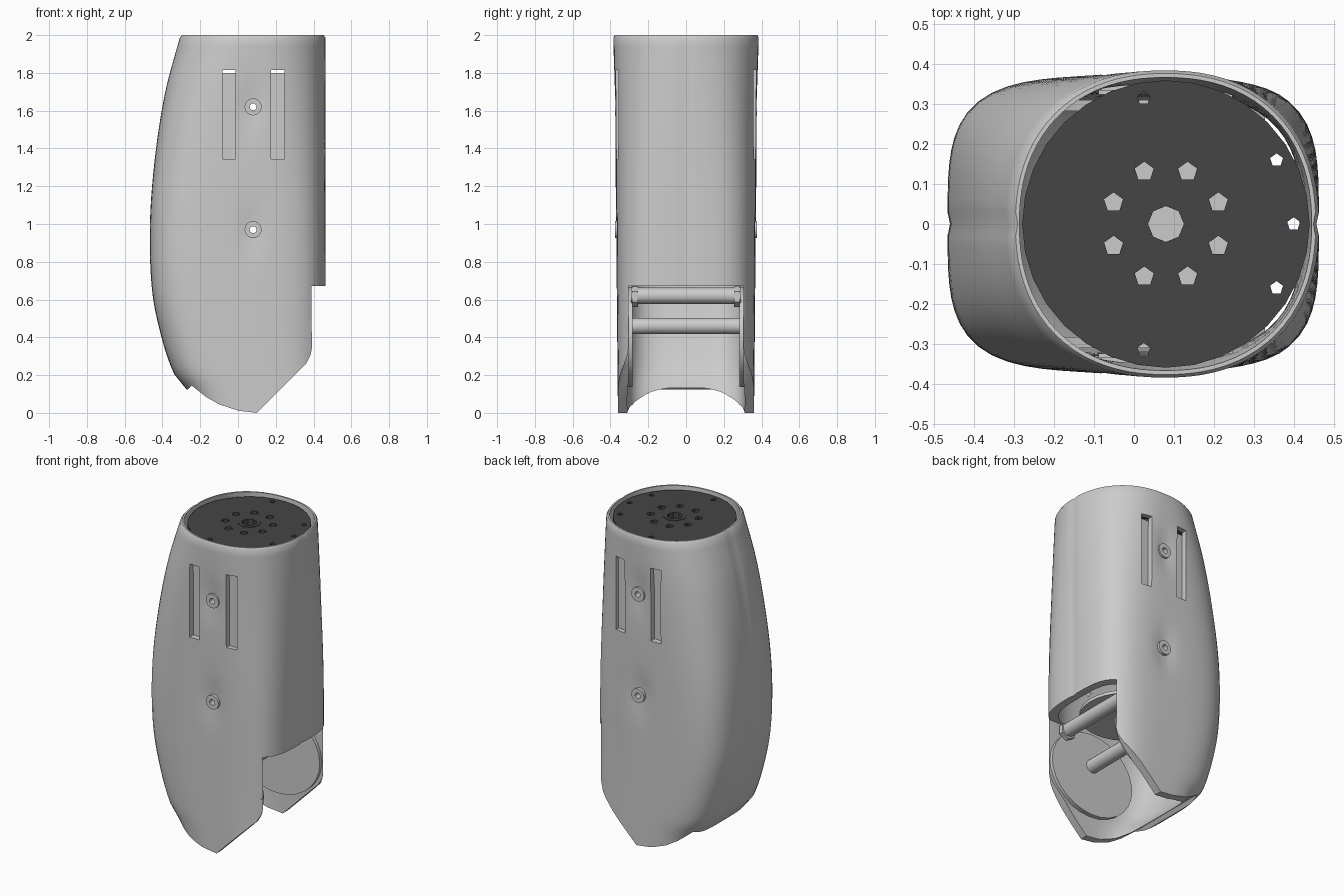
import bpy, bmesh
from math import cos, sin, pi, exp, radians
from mathutils import Matrix, Vector

if "Cube" in bpy.data.objects:
    bpy.data.objects.remove(bpy.data.objects["Cube"])

CX = 0.08  # axis of the round top


def make(name, bm):
    bmesh.ops.recalc_face_normals(bm, faces=bm.faces[:])
    me = bpy.data.meshes.new(name)
    bm.to_mesh(me)
    bm.free()
    ob = bpy.data.objects.new(name, me)
    bpy.context.collection.objects.link(ob)
    return ob


def add_box(bm, lo, hi):
    lo, hi = Vector(lo), Vector(hi)
    m = Matrix.Translation((lo + hi) / 2) @ Matrix.Diagonal((*(hi - lo), 1))
    bmesh.ops.create_cube(bm, size=1, matrix=m)


def add_cyl(bm, center, r, depth, axis='Z', n=24, sx=1):
    rot = Matrix.Rotation(pi / 2, 4, 'X') if axis == 'Y' else Matrix()
    m = Matrix.Translation(center) @ Matrix.Diagonal((sx, 1, 1, 1)) @ rot
    bmesh.ops.create_cone(bm, cap_ends=True, segments=n, radius1=r, radius2=r,
                          depth=depth, matrix=m)


def add_tube(bm, center, r_out, r_in, depth, axis='Z', n=20):
    rot = Matrix.Rotation(pi / 2, 4, 'X') if axis == 'Y' else Matrix()
    m = Matrix.Translation(center) @ rot
    prof = [(r_out, -depth / 2), (r_out, depth / 2), (r_in, depth / 2), (r_in, -depth / 2)]
    rows = [[bm.verts.new(m @ Vector((r * cos(2 * pi * i / n), r * sin(2 * pi * i / n), z)))
             for i in range(n)] for r, z in prof]
    skin(bm, rows)


def skin(bm, rows):
    n = len(rows[0])
    for k, a in enumerate(rows):
        b = rows[(k + 1) % len(rows)]
        for i in range(n):
            bm.faces.new((a[i], a[(i + 1) % n], b[(i + 1) % n], b[i]))


def cut(ob, bm):
    cutter = make("cutter", bm)
    cutter.hide_render = True
    mod = ob.modifiers.new("cut", 'BOOLEAN')
    mod.operation, mod.solver, mod.object = 'DIFFERENCE', 'EXACT', cutter
    bpy.context.view_layer.objects.active = ob
    bpy.ops.object.modifier_apply(modifier=mod.name)
    bpy.data.objects.remove(cutter)


def smooth(ob, angle=32):
    bpy.ops.object.select_all(action='DESELECT')
    ob.select_set(True)
    bpy.context.view_layer.objects.active = ob
    bpy.ops.object.shade_smooth_by_angle(angle=radians(angle))


def curve(keys, z):
    # smooth interpolation through (z, value) keys
    for i in range(len(keys) - 1):
        (z0, a), (z1, b) = keys[i], keys[i + 1]
        if z <= z1 or i == len(keys) - 2:
            zp, p = keys[max(i - 1, 0)]
            zn, q = keys[min(i + 2, len(keys) - 1)]
            h, t = z1 - z0, (z - z0) / (z1 - z0)
            ma, mb = (b - p) / (z1 - zp) * h, (q - a) / (zn - z0) * h
            return ((2*t**3 - 3*t*t + 1) * a + (t**3 - 2*t*t + t) * ma
                    + (3*t*t - 2*t**3) * b + (t**3 - t*t) * mb)


# shell: lofted rounded sections, outer skin down and inner skin up
LEFT = [(-0.05, -0.18), (0.13, -0.275), (0.2, -0.335), (0.4, -0.405), (0.65, -0.455),
        (1.0, -0.466), (1.35, -0.44), (1.7, -0.385), (2.0, -0.305)]
HALF_Y = [(-0.05, 0.36), (1.0, 0.37), (1.6, 0.377), (2.0, 0.385)]
POWER = [(-0.05, 3.8), (0.9, 3.8), (1.5, 3.0), (2.0, 2.25)]
THICK = [(-0.05, 0.05), (1.5, 0.045), (1.85, 0.03), (2.0, 0.018)]
BOSSES = (1.62, 0.97)


def section(z, inner, inset=0.0):
    t = (curve(THICK, z) if inner else 0) + inset
    xl, xr = curve(LEFT, z) + t, 0.463 - t
    hy, p = curve(HALF_Y, z) - t, curve(POWER, z)
    pts = []
    for i in range(80):
        c, s = cos(2 * pi * i / 80), sin(2 * pi * i / 80)
        r = (abs(c)**p + abs(s)**p)**(-1 / p)
        x, y = (xl + xr) / 2 + r * c * (xr - xl) / 2, r * s * hy
        if i % 40 == 0 and z > 0.6 and not inner:      # centre seam
            x -= 0.006 * c
        if abs(s) > 0.7 and not inner:                 # dents round the bosses
            d = sum(exp(-((x - 0.07) / 0.06)**2 - ((z - b) / 0.13)**2) for b in BOSSES)
            y *= 1 - 0.045 * d
        pts.append((x, y, z))
    return pts


zs = [-0.05 + 2.035 * i / 48 for i in range(49)]
bm = bmesh.new()
loops = [section(z, False) for z in zs] + [section(2.0, False, 0.008)]
loops += [section(2.0, True)] + [section(z, True) for z in reversed(zs)]
skin(bm, [[bm.verts.new(p) for p in loop] for loop in loops])
shell = make("shell", bm)

# lower outline of the side walls
outline = [(-0.7, -0.3), (-0.7, 0.125), (-0.265, 0.125), (-0.245, 0.145), (-0.17, 0.085),
           (-0.1, 0.045), (0, 0.012), (0.1, 0.0), (0.36, 0.26), (0.385, 0.31),
           (0.397, 0.38), (0.7, 0.38), (0.7, -0.3)]
bm = bmesh.new()
face = bm.faces.new([bm.verts.new((x, -0.6, z)) for x, z in outline])
ext = bmesh.ops.extrude_face_region(bm, geom=[face])
bmesh.ops.translate(bm, vec=(0, 1.2, 0),
                    verts=[v for v in ext["geom"] if isinstance(v, bmesh.types.BMVert)])
cut(shell, bm)

# joint opening at the lower right
bm = bmesh.new()
add_box(bm, (0.1, -0.305, -0.3), (0.7, 0.305, 0.672))
cut(shell, bm)

# side slots and boss holes, both sides at once
bm = bmesh.new()
for x in (-0.047, 0.21):
    add_box(bm, (x - 0.035, -0.6, 1.345), (x + 0.035, 0.6, 1.815))
for z in BOSSES:
    add_cyl(bm, (CX, 0, z), 0.035, 1.2, 'Y')
cut(shell, bm)
smooth(shell)

# slot floors
bm = bmesh.new()
for x in (-0.047, 0.21):
    for s in (-1, 1):
        add_box(bm, (x - 0.042, s * 0.33 - 0.006, 1.335), (x + 0.042, s * 0.33 + 0.006, 1.80))
make("slot_floors", bm)

# screw bosses
bm = bmesh.new()
for z in BOSSES:
    for s in (-1, 1):
        add_tube(bm, (CX, s * 0.349, z), 0.045, 0.018, 0.055, 'Y')
smooth(make("screw_bosses", bm))

# dark top plate with its holes
bm = bmesh.new()
add_cyl(bm, (CX, 0, 1.965), 0.36, 0.03, n=32)
plate = make("top_plate", bm)
bm = bmesh.new()
holes = [(22.5 + 45 * k, 0.142, 0.025) for k in range(8)]
holes += [(a, 0.32, 0.017) for a in (-100, -30, 0, 30, 100)]
for a, r, size in holes:
    add_cyl(bm, (CX + r * cos(radians(a)), r * sin(radians(a)), 1.965), size, 0.1, n=5)
add_cyl(bm, (CX, 0, 1.965), 0.06, 0.1, n=8)
cut(plate, bm)
bm = bmesh.new()
add_tube(bm, (CX, 0, 1.963), 0.07, 0.045, 0.04, n=8)
hub = make("top_hub", bm)
dark = bpy.data.materials.new("dark_grey")
dark.diffuse_color = (0.06, 0.06, 0.06, 1)
dark.use_nodes = True
dark.node_tree.nodes["Principled BSDF"].inputs["Base Color"].default_value = dark.diffuse_color
for ob in (plate, hub):
    ob.data.materials.append(dark)

# inner floor above the joint
bm = bmesh.new()
add_cyl(bm, (0.05, 0, 0.69), 0.28, 0.02, n=32)
make("inner_floor", bm)

# round joint cheeks and the two cross bars
bm = bmesh.new()
for s in (-1, 1):
    add_cyl(bm, (CX, s * 0.297, 0.405), 0.268, 0.028, 'Y', 28, sx=1.13)
smooth(make("joint_cheeks", bm))
bm = bmesh.new()
for x, z in ((0.28, 0.62), (0.08, 0.46)):
    add_cyl(bm, (x, 0, z), 0.043, 0.58, 'Y', 20)
smooth(make("cross_bars", bm))
bm = bmesh.new()
for s in (-1, 1):
    add_cyl(bm, (0.28, s * 0.27, 0.615), 0.055, 0.03, 'Y', 6)
make("bar_nuts", bm)
